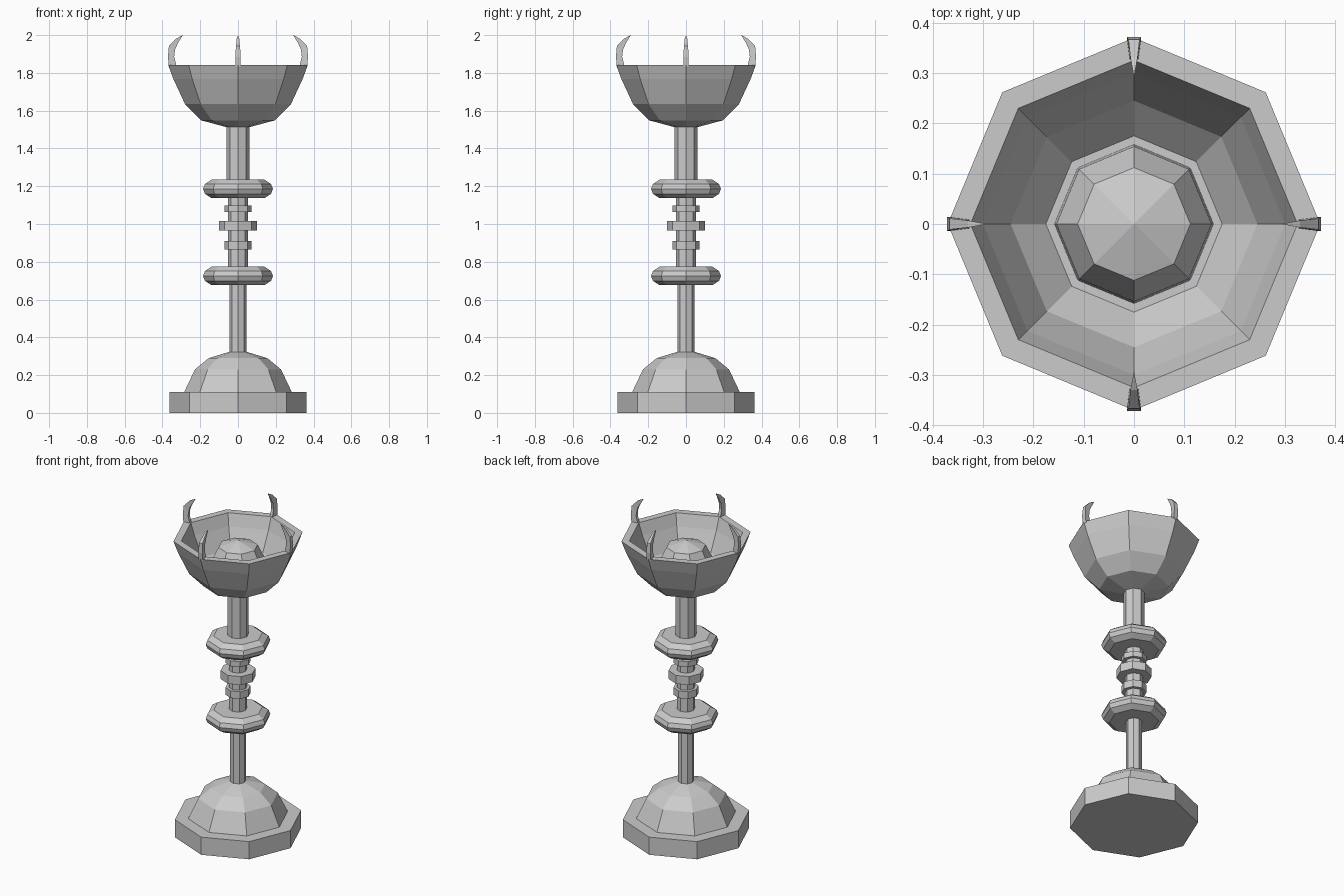
import bpy
import bmesh
from math import cos, sin, pi
from mathutils import Matrix, Vector

if "Cube" in bpy.data.objects:
    bpy.data.objects.remove(bpy.data.objects["Cube"], do_unlink=True)

SIDES = 8

stone = bpy.data.materials.new("light_grey")
stone.use_nodes = True
stone.diffuse_color = (0.6, 0.6, 0.6, 1)
stone.node_tree.nodes["Principled BSDF"].inputs["Base Color"].default_value = (0.6, 0.6, 0.6, 1)


def finish(bm, name):
    bmesh.ops.recalc_face_normals(bm, faces=bm.faces)
    mesh = bpy.data.meshes.new(name)
    bm.to_mesh(mesh)
    bm.free()
    mesh.materials.append(stone)
    obj = bpy.data.objects.new(name, mesh)
    bpy.context.collection.objects.link(obj)
    return obj


def lathe(name, profile):
    """Turn (radius, height) points into a closed eight-sided solid."""
    bm = bmesh.new()
    rings = []
    for r, z in profile:
        if r == 0:
            rings.append([bm.verts.new((0, 0, z))] * SIDES)
        else:
            rings.append([bm.verts.new((r * cos(2 * pi * k / SIDES), r * sin(2 * pi * k / SIDES), z))
                          for k in range(SIDES)])
    for low, high in zip(rings, rings[1:]):
        for k in range(SIDES):
            n = (k + 1) % SIDES
            corners = list(dict.fromkeys((low[k], low[n], high[n], high[k])))
            bm.faces.new(corners)
    for ring, (r, z) in ((rings[0], profile[0]), (rings[-1], profile[-1])):
        if r > 0:
            bm.faces.new(ring)
    return finish(bm, name)


def collar(name, radius, bottom, top):
    return lathe(name, [(radius, bottom), (radius, top)])


# Foot
collar("base_plinth", 0.362, 0, 0.11)
lathe("base_dome", [(0.285, 0.11), (0.228, 0.23), (0.155, 0.29), (0.04, 0.325), (0, 0.325)])

# Stem
collar("lower_stem", 0.045, 0.3, 0.72)
collar("middle_stem", 0.052, 0.72, 1.18)
collar("upper_stem", 0.06, 1.18, 1.53)

# Rounded rings and plain collars on the stem
for name, z in (("lower_ring", 0.725), ("upper_ring", 1.186)):
    lathe(name, [(0.04, z - 0.049), (0.14, z - 0.049), (0.175, z - 0.026), (0.185, z),
                 (0.175, z + 0.026), (0.14, z + 0.049), (0.04, z + 0.049)])
collar("lower_collar", 0.072, 0.865, 0.91)
collar("centre_collar", 0.1, 0.965, 1.017)
collar("upper_collar", 0.072, 1.063, 1.097)

# Hollow bowl with a domed core inside
lathe("bowl", [(0.058, 1.512), (0.196, 1.549), (0.28, 1.634), (0.342, 1.767), (0.37, 1.843),
               (0.325, 1.843), (0.3, 1.77), (0.245, 1.65), (0.175, 1.58), (0, 1.58)])
lathe("bowl_core", [(0.158, 1.58), (0.154, 1.7), (0.112, 1.785), (0, 1.82)])

# Curved claws on the rim: (outer radius, z, inner radius, z, half width)
CLAW = [(0.366, 1.835, 0.325, 1.835, 0.014), (0.371, 1.885, 0.338, 1.885, 0.014),
        (0.366, 1.942, 0.333, 1.925, 0.011), (0.33, 1.98, 0.318, 1.957, 0.007)]
TIP = Vector((0.292, 0, 2))


def claw(name, angle):
    bm = bmesh.new()
    sections = [[bm.verts.new(p) for p in ((ro, -w, zo), (ro, w, zo), (ri, w * 0.6, zi), (ri, -w * 0.6, zi))]
                for ro, zo, ri, zi, w in CLAW]
    for a, b in zip(sections, sections[1:]):
        for k in range(4):
            n = (k + 1) % 4
            bm.faces.new((a[k], a[n], b[n], b[k]))
    bm.faces.new(sections[0])
    tip = bm.verts.new(TIP)
    last = sections[-1]
    for k in range(4):
        bm.faces.new((last[k], last[(k + 1) % 4], tip))
    bm.transform(Matrix.Rotation(angle, 4, "Z"))
    return finish(bm, name)


for i, side in enumerate(("left", "back", "right", "front")):
    claw(side + "_claw", i * pi / 2)
